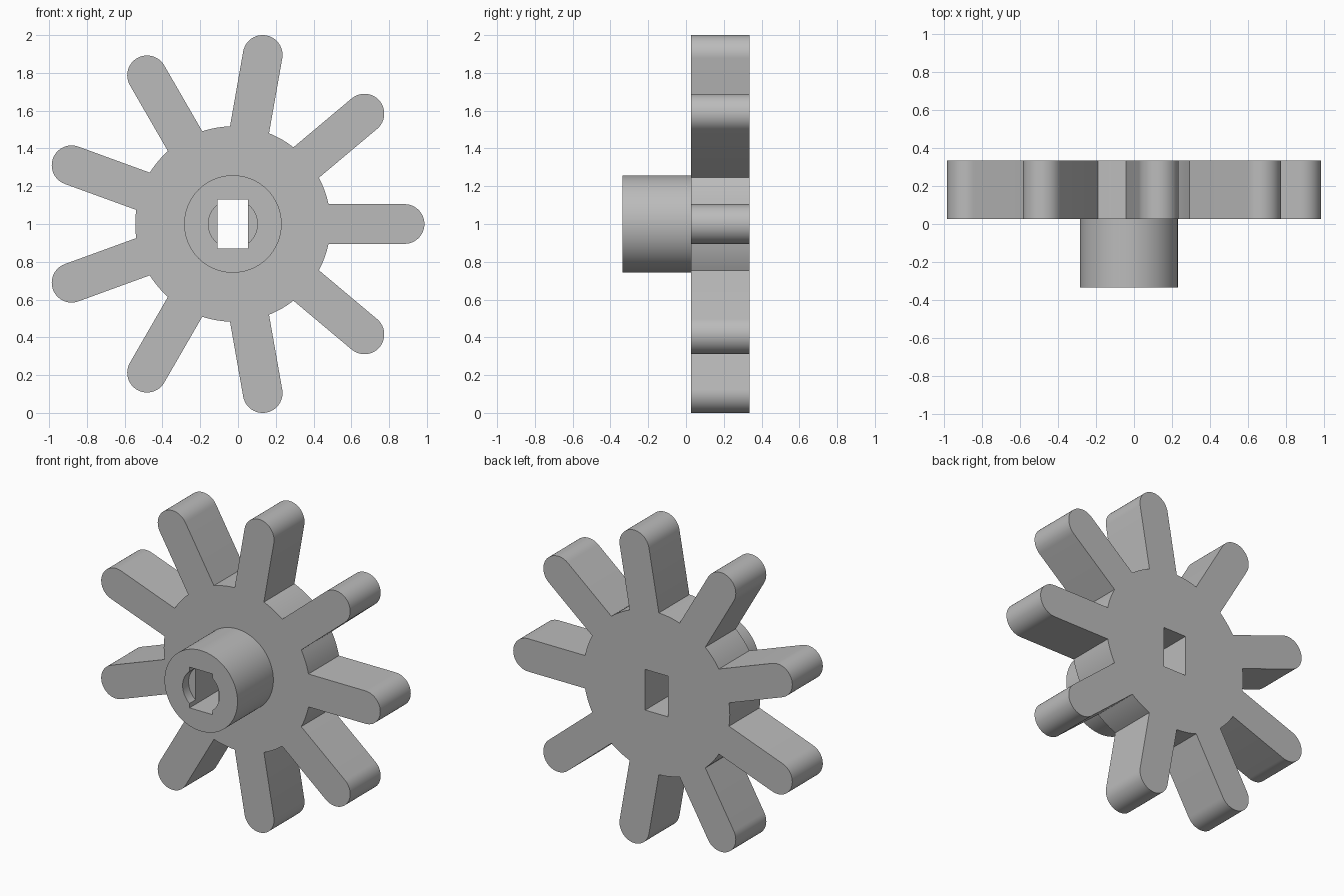
import bpy, bmesh
from math import sin, cos, asin, sqrt, pi, radians

if "Cube" in bpy.data.objects:
    bpy.data.objects.remove(bpy.data.objects["Cube"], do_unlink=True)

CX, CZ = -0.027, 1.0               # wheel axis
FRONT, FACE, BACK = -0.335, 0.027, 0.335
DISC_R, HUB_R, BORE_R = 0.517, 0.258, 0.13
SPOKES, SPOKE_LEN, SPOKE_R = 9, 0.909, 0.105
SLOT_X, SLOT_Z = 0.081, 0.13

grey = bpy.data.materials.new("plain grey")
grey.use_nodes = True
grey.diffuse_color = (0.5, 0.5, 0.5, 1)
grey.node_tree.nodes["Principled BSDF"].inputs["Base Color"].default_value = (0.5, 0.5, 0.5, 1)


def prism(name, outline, y0, y1):
    """Extrude a closed outline, given around the axis, from y0 to y1."""
    bm = bmesh.new()
    face = bm.faces.new([bm.verts.new((CX + x, y0, CZ + z)) for x, z in outline])
    new = bmesh.ops.extrude_face_region(bm, geom=[face])["geom"]
    bmesh.ops.translate(bm, vec=(0, y1 - y0, 0),
                        verts=[g for g in new if isinstance(g, bmesh.types.BMVert)])
    bmesh.ops.recalc_face_normals(bm, faces=bm.faces)
    mesh = bpy.data.meshes.new(name)
    bm.to_mesh(mesh)
    bm.free()
    mesh.materials.append(grey)
    obj = bpy.data.objects.new(name, mesh)
    bpy.context.collection.objects.link(obj)
    return obj


def circle(r, n=96):
    return [(r * cos(2 * pi * i / n), r * sin(2 * pi * i / n)) for i in range(n)]


def combine(target, tool, operation):
    mod = target.modifiers.new(tool.name, "BOOLEAN")
    mod.operation, mod.solver, mod.object = operation, "EXACT", tool
    bpy.context.view_layer.objects.active = target
    bpy.ops.object.modifier_apply(modifier=mod.name)
    bpy.data.objects.remove(tool, do_unlink=True)


# Wheel outline: round-ended spokes joined by arcs of the disc
outline = []
step = 2 * pi / SPOKES
root = asin(SPOKE_R / DISC_R)
for k in range(SPOKES):
    a = k * step
    outline.append((DISC_R * cos(a - root), DISC_R * sin(a - root)))
    for i in range(25):
        t = a - pi / 2 + pi * i / 24
        outline.append((SPOKE_LEN * cos(a) + SPOKE_R * cos(t),
                        SPOKE_LEN * sin(a) + SPOKE_R * sin(t)))
    for i in range(6):
        t = a + root + (step - 2 * root) * i / 6
        outline.append((DISC_R * cos(t), DISC_R * sin(t)))

wheel = prism("spoked_wheel", outline, FACE, BACK)

# Hub boss on the front
combine(wheel, prism("hub", circle(HUB_R), FRONT, 0.2), "UNION")

# Rectangular shaft slot right through, with a shallow round recess in the hub
slot = [(-SLOT_X, -SLOT_Z), (SLOT_X, -SLOT_Z), (SLOT_X, SLOT_Z), (-SLOT_X, SLOT_Z)]
combine(wheel, prism("slot", slot, -0.5, 0.5), "DIFFERENCE")
combine(wheel, prism("recess", circle(BORE_R, 64), -0.5, FRONT + 0.06), "DIFFERENCE")

# Smooth round walls, crisp edges
bpy.ops.object.select_all(action="DESELECT")
wheel.select_set(True)
bpy.context.view_layer.objects.active = wheel
bpy.ops.object.shade_smooth_by_angle(angle=radians(30))
